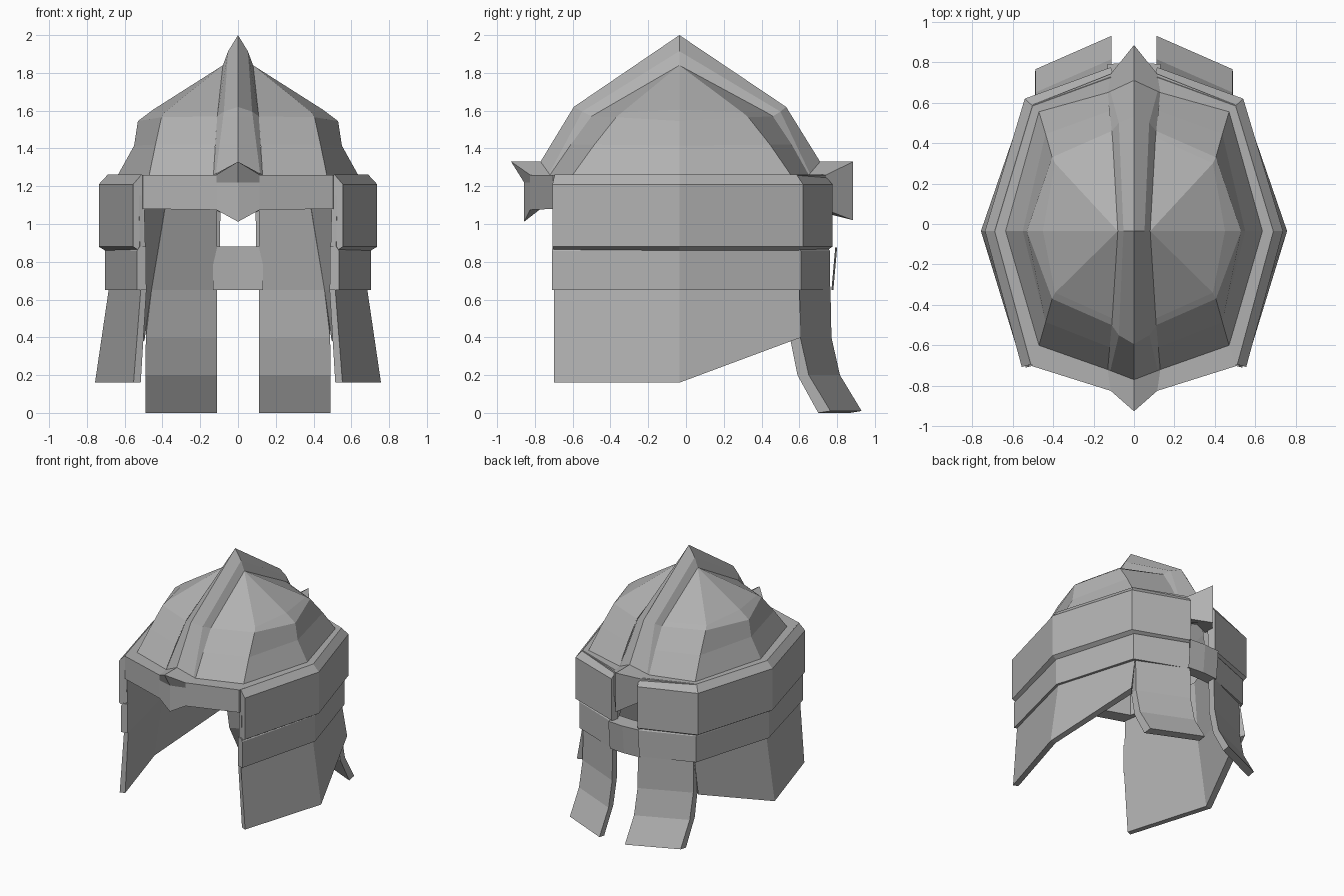
import bpy, bmesh
from mathutils import Vector

cube = bpy.data.objects.get("Cube")
if cube:
    bpy.data.objects.remove(cube, do_unlink=True)

steel = bpy.data.materials.new("grey_steel")
steel.use_nodes = True
steel.diffuse_color = (0.44, 0.44, 0.44, 1)
steel.node_tree.nodes["Principled BSDF"].inputs["Base Color"].default_value = (0.44, 0.44, 0.44, 1)


def loft(name, rings, closed=False, caps=False):
    """Bridge rings of points (+x half), then mirror across x = 0."""
    bm = bmesh.new()
    rows = [[bm.verts.new(p) for p in r] for r in rings]
    if caps:
        bm.faces.new(rows[0])
        bm.faces.new(rows[-1])
    n = len(rows[0])
    for a, b in zip(rows, rows[1:]):
        for i in range(n if closed else n - 1):
            j = (i + 1) % n
            bm.faces.new((a[i], a[j], b[j], b[i]))
    bmesh.ops.remove_doubles(bm, verts=bm.verts, dist=0.0005)
    bmesh.ops.recalc_face_normals(bm, faces=bm.faces)
    me = bpy.data.meshes.new(name)
    bm.to_mesh(me)
    bm.free()
    me.materials.append(steel)
    ob = bpy.data.objects.new(name, me)
    bpy.context.collection.objects.link(ob)
    mir = ob.modifiers.new("mirror", 'MIRROR')
    mir.merge_threshold = 0.002
    return ob


def inset(path, d):
    """Mitred inward offset of a plan path running front to back on +x."""
    pts = [Vector(p) for p in path]
    out = []
    for i, p in enumerate(pts):
        ns = []
        if i > 0:
            ns.append((p - pts[i - 1]).normalized())
        if i < len(pts) - 1:
            ns.append((pts[i + 1] - p).normalized())
        ns = [Vector((-t.y, t.x)) for t in ns]
        m = sum(ns, Vector((0, 0))).normalized()
        out.append(p + m * (d / m.dot(ns[0])))
    return out


def sweep(name, path, section):
    """Run a closed section of (inset, z) along a plan path."""
    rails = [[(p.x, p.y, z) for p in inset(path, d)] for d, z in section]
    return loft(name, list(zip(*rails)), closed=True, caps=True)


# Skull: rings from the base up to the apex
base = [(.13, -.72, 1.26), (.47, -.60, 1.26), (.635, -.035, 1.262), (.47, .555, 1.26), (.13, .65, 1.26)]
loft("skull_dome", [
    base,
    [(.12, -.61, 1.42), (.437, -.485, 1.42), (.55, -.035, 1.415), (.437, .445, 1.42), (.12, .56, 1.42)],
    [(.11, -.50, 1.57), (.405, -.37, 1.565), (.53, -.035, 1.545), (.405, .33, 1.565), (.11, .46, 1.57)],
    [(.10, -.47, 1.59), (.39, -.34, 1.59), (.45, -.035, 1.605), (.39, .30, 1.59), (.10, .43, 1.59)],
    [(.08, -.035, 1.84)] * 5])

# Crest: lower edge, shoulder and ridge from front to back
loft("crest", [
    [(.13, -.72, 1.26), (.11, -.50, 1.57), (.08, -.035, 1.84), (.11, .46, 1.57), (.13, .65, 1.26)],
    [(.117, -.725, 1.267), (.075, -.55, 1.595), (.052, -.035, 1.915), (.075, .50, 1.595), (.117, .656, 1.267)],
    [(0, -.77, 1.33), (0, -.594, 1.62), (0, -.035, 2.0), (0, .53, 1.62), (0, .71, 1.33)]])

# Brow band: full ring with a point at front and back, and a ledge to the dome
plan = [(0, -.857), (.115, -.825), (.503, -.703), (.69, -.035), (.50, .59), (.115, .742), (0, .885)]
low = [1.012, 1.075, 1.08, 1.08, 1.08, 1.075, 1.02]
top = [(x, y, 1.26) for x, y in plan]
mid = [(x, y, 1.22) for x, y in plan]
top[0], top[-1] = (0, -.926, 1.33), (0, .885, 1.33)
rim = [(0, -.77, 1.33)] + base + [(0, .71, 1.33)]
loft("brow_band", [
    rim,
    [(x, y, 1.08) for x, y, _ in rim],
    [(x, y, z) for (x, y), z in zip(plan, low)],
    mid, top, rim])

# Side plates: two overlapping bands wrapping from the brow to the nape gap
sweep("upper_side_plate",
      [(.555, -.707), (.737, -.035), (.54, .62), (.115, .775)],
      [(0, .88), (0, 1.21), (.046, 1.262), (.07, 1.25), (.055, .845)])
sweep("lower_side_plate",
      [(.535, -.71), (.705, -.035), (.515, .608), (.115, .762)],
      [(0, .65), (0, .857), (.015, .88), (.05, .88), (.05, .65)])

# Cheek guards: flared outwards below, lining the side plates above;
# each section runs outer top, outer bottom, inner bottom, inner top
loft("cheek_guard", [
    [(.525, -.70, 1.15), (.515, -.70, .65), (.553, -.70, .16), (.515, -.685, .16), (.485, -.69, .65), (.497, -.69, 1.15)],
    [(.68, -.035, 1.15), (.685, -.035, .65), (.757, -.035, .16), (.71, -.035, .16), (.635, -.035, .65), (.60, -.035, 1.15)],
    [(.48, .59, 1.15), (.495, .60, .65), (.535, .61, .40), (.495, .565, .385), (.458, .545, .65), (.375, .495, 1.15)]],
    closed=True, caps=True)

# Neck guards: curved flaps lining the nape and sweeping backwards;
# each row is height, outer y at gap and corner, inner y at both, inner corner x
rows = [(1.15, .73, .58, .63, .49, .375), (.65, .765, .60, .705, .545, .458), (.40, .77, .605, .71, .55, .488),
        (.20, .815, .65, .755, .59, .49), (.01, .93, .765, .87, .70, .49)]
loft("neck_guard",
     [[(.112, a, z), (.488, b, z), (x, d, z - .01 * (z < .1)), (.112, c, z - .01 * (z < .1))]
      for z, a, b, c, d, x in rows],
     closed=True, caps=True)

# Nape bracket joining the two sides across the gap
loft("nape_bracket", [
    [(0, .78, .65), (0, .80, .875), (0, .68, .88), (0, .69, .65)],
    [(.132, .77, .65), (.132, .79, .875), (.132, .67, .88), (.132, .68, .65)]],
    closed=True)
